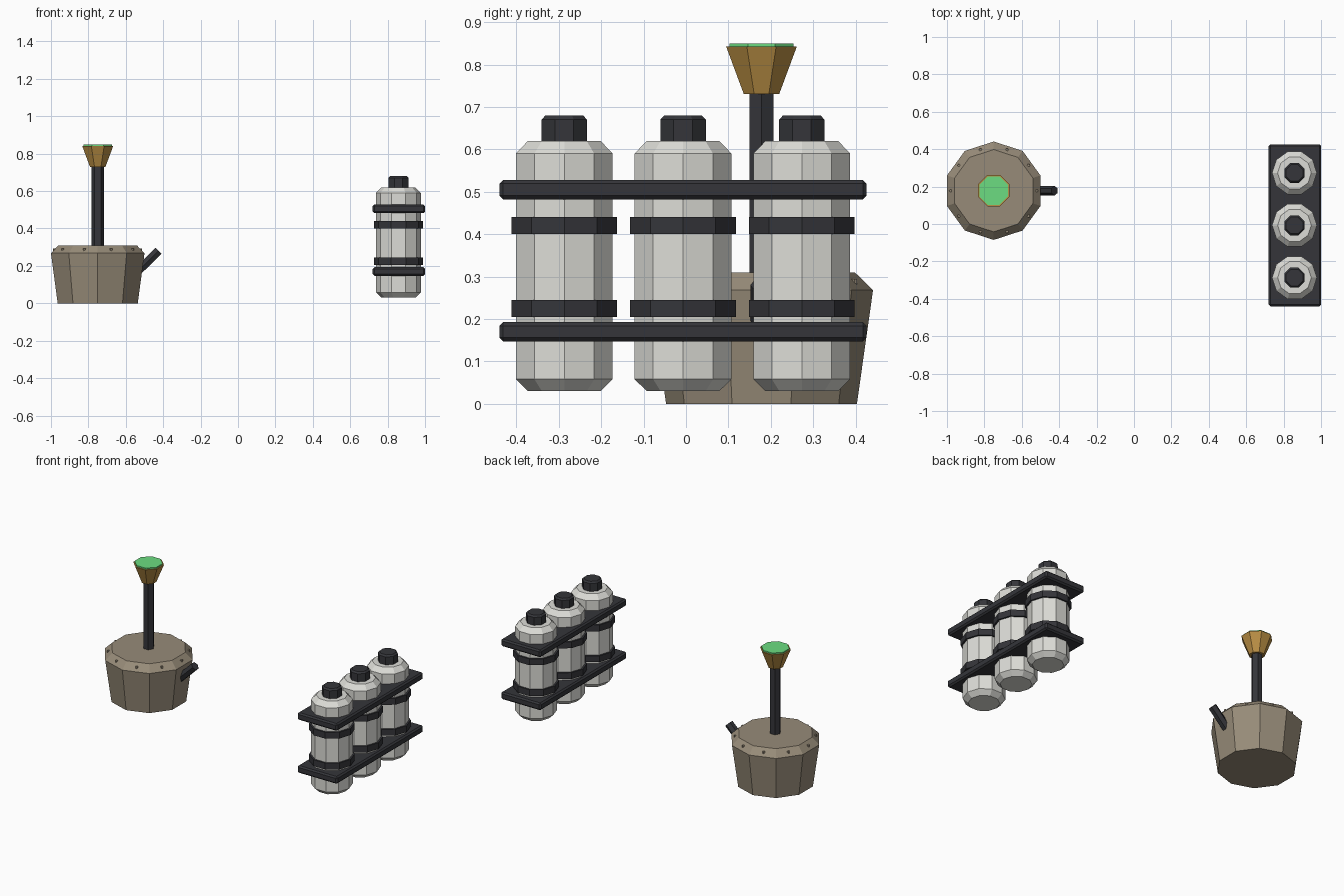
import bpy, bmesh
from math import cos, sin, pi, radians
from mathutils import Vector

if "Cube" in bpy.data.objects:
    bpy.data.objects.remove(bpy.data.objects["Cube"])


def material(name, rgb):
    m = bpy.data.materials.new(name)
    m.diffuse_color = (*rgb, 1)
    m.use_nodes = True
    m.node_tree.nodes["Principled BSDF"].inputs["Base Color"].default_value = m.diffuse_color
    return m


DARK = material("dark_metal", (0.035, 0.036, 0.042))
CLAY = material("clay", (0.31, 0.26, 0.19))
BRASS = material("brass", (0.50, 0.28, 0.06))
GREEN = material("green_glow", (0.15, 0.72, 0.22))
STEEL = material("pale_steel", (0.72, 0.72, 0.68))


def finish(name, bm, mat):
    bmesh.ops.recalc_face_normals(bm, faces=bm.faces)
    mesh = bpy.data.meshes.new(name)
    bm.to_mesh(mesh)
    bm.free()
    mesh.materials.append(mat)
    ob = bpy.data.objects.new(name, mesh)
    bpy.context.collection.objects.link(ob)
    return ob


def lathe(name, mat, loc, sides, profile, start=0.0):
    """Closed faceted solid from (radius, z) rings; start = angle of the first corner."""
    bm = bmesh.new()
    rings = []
    for r, z in profile:
        angles = [radians(start) + 2 * pi * i / sides for i in range(sides)]
        rings.append([bm.verts.new((r * cos(a), r * sin(a), z)) for a in angles])
    for lo, hi in zip(rings, rings[1:]):
        for i in range(sides):
            j = (i + 1) % sides
            bm.faces.new((lo[i], lo[j], hi[j], hi[i]))
    bm.faces.new(rings[0][::-1])
    bm.faces.new(rings[-1])
    ob = finish(name, bm, mat)
    ob.location = loc
    return ob


def bevelled_box(name, mat, loc, size, bevel):
    bm = bmesh.new()
    bmesh.ops.create_cube(bm, size=1)
    bmesh.ops.scale(bm, vec=size, verts=bm.verts)
    bmesh.ops.bevel(bm, geom=bm.edges[:], offset=bevel, segments=1, affect='EDGES')
    ob = finish(name, bm, mat)
    ob.location = loc
    return ob


# Pot with chamfered rim
PX, PY = -0.75, 0.178
pot = (PX, PY, 0)
lathe("pot", CLAY, pot, 10, [(0.225, 0), (0.263, 0.268), (0.22, 0.31)], 18)

# Rivets in the middle of each rim facet
for i in range(10):
    a = 2 * pi * i / 10
    lathe(f"rim_rivet_{i + 1}", CLAY, (PX + 0.23 * cos(a), PY + 0.23 * sin(a), 0.28),
          6, [(0.008, 0), (0.008, 0.014)])

# Stem, funnel and glowing disc
lathe("stem", DARK, pot, 6, [(0.0325, 0.29), (0.0325, 0.74)])
lathe("funnel", BRASS, pot, 8, [(0.045, 0.73), (0.09, 0.842)], 22.5)
lathe("glow_disc", GREEN, pot, 8, [(0.082, 0.83), (0.082, 0.85)], 22.5)

# Slanted spout
base, tip = Vector((-0.55, PY, 0.158)), Vector((-0.425, PY, 0.28))
spout = lathe("spout", DARK, base, 6, [(0.026, 0), (0.026, (tip - base).length)], 30)
spout.rotation_euler.y = (tip - base).angle(Vector((0, 0, 1)))

# Three gas tanks, each with two bands and a cap
TX, TY = 0.858, -0.007
for n, dy in enumerate((-0.28, 0, 0.28), 1):
    loc = (TX, TY + dy, 0)
    lathe(f"tank_{n}", STEEL, loc, 10,
          [(0.09, 0.03), (0.12, 0.058), (0.12, 0.59), (0.09, 0.62)])
    for part, z in (("lower", 0.205), ("upper", 0.4)):
        lathe(f"tank_{n}_{part}_band", DARK, loc, 10, [(0.131, z), (0.131, z + 0.04)])
    lathe(f"tank_{n}_cap", DARK, loc, 8,
          [(0.058, 0.61), (0.058, 0.67), (0.048, 0.68)], 22.5)

# Rack plates holding the tanks
for part, z in (("lower", 0.17), ("upper", 0.505)):
    bevelled_box(f"{part}_rack_plate", DARK, (TX + 0.002, TY, z), (0.28, 0.866, 0.046), 0.009)
